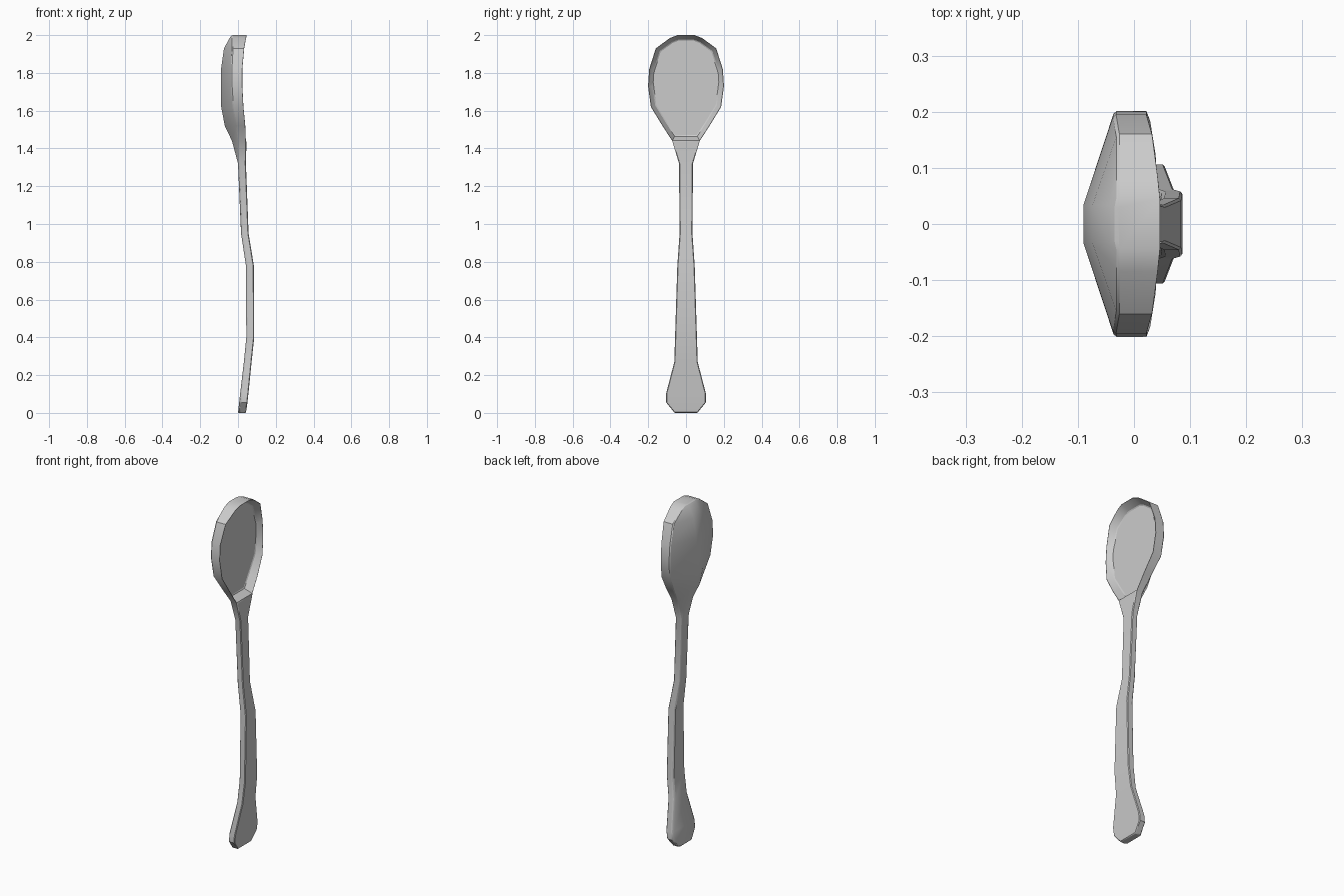
import bpy, bmesh, math

if "Cube" in bpy.data.objects:
    bpy.data.objects.remove(bpy.data.objects["Cube"])

# Stations up the spoon: z, half width, back x, shoulder x, front x, back flat half width
STATIONS = [
    (0.00, 0.060, 0.000, 0.008, 0.042, 0.050),
    (0.055, 0.105, 0.006, 0.014, 0.050, 0.090),
    (0.10, 0.106, 0.011, 0.020, 0.055, 0.092),
    (0.27, 0.062, 0.031, 0.040, 0.072, 0.050),
    (0.40, 0.058, 0.044, 0.052, 0.086, 0.047),
    (0.78, 0.046, 0.042, 0.050, 0.084, 0.036),
    (0.95, 0.034, 0.016, 0.024, 0.056, 0.025),
    (1.32, 0.037, 0.000, 0.008, 0.042, 0.022),
    (1.44, 0.073, -0.032, 0.004, 0.045, 0.020),
    (1.52, 0.125, -0.070, -0.010, 0.042, 0.024),
    (1.62, 0.186, -0.089, -0.028, 0.032, 0.030),
    (1.73, 0.201, -0.090, -0.035, 0.026, 0.034),
    (1.82, 0.195, -0.090, -0.036, 0.026, 0.034),
    (1.93, 0.160, -0.074, -0.030, 0.036, 0.034),
    (1.985, 0.085, -0.044, -0.030, 0.046, 0.034),
    (2.00, 0.045, -0.032, -0.030, 0.050, 0.030),
]
BOWL_START = 8      # station where the hollow begins
FLOOR_X = -0.004    # level of the flat bowl floor

# Loft six-sided sections along the spoon
bm = bmesh.new()
rings = []
for z, w, xb, xs, xf, k in STATIONS:
    section = [(xb, -k), (xs, -w), (xf, -w), (xf, w), (xs, w), (xb, k)]
    rings.append([bm.verts.new((x, y, z)) for x, y in section])

bowl_faces = []
for i in range(len(rings) - 1):
    a, b = rings[i], rings[i + 1]
    for j in range(6):
        n = (j + 1) % 6
        f = bm.faces.new((a[j], a[n], b[n], b[j]))
        if j == 2 and i >= BOWL_START:
            bowl_faces.append(f)
bm.faces.new(rings[0][::-1])
bm.faces.new(rings[-1])
bmesh.ops.recalc_face_normals(bm, faces=bm.faces[:])

# Hollow the bowl: inset the front and press it to a flat floor
bmesh.ops.inset_region(bm, faces=bowl_faces, thickness=0.026, use_even_offset=True)
for v in {v for f in bowl_faces for v in f.verts}:
    v.co.x = FLOOR_X
bmesh.ops.dissolve_faces(bm, faces=bowl_faces)

mesh = bpy.data.meshes.new("spoon")
bm.to_mesh(mesh)
bm.free()
spoon = bpy.data.objects.new("spoon", mesh)
bpy.context.collection.objects.link(spoon)

# Soften the long edges slightly
bevel = spoon.modifiers.new("soft_edges", 'BEVEL')
bevel.width = 0.004
bevel.segments = 1
bevel.limit_method = 'ANGLE'
bevel.angle_limit = math.radians(50)

bpy.context.view_layer.objects.active = spoon
spoon.select_set(True)
bpy.ops.object.shade_smooth_by_angle(angle=math.radians(35))
